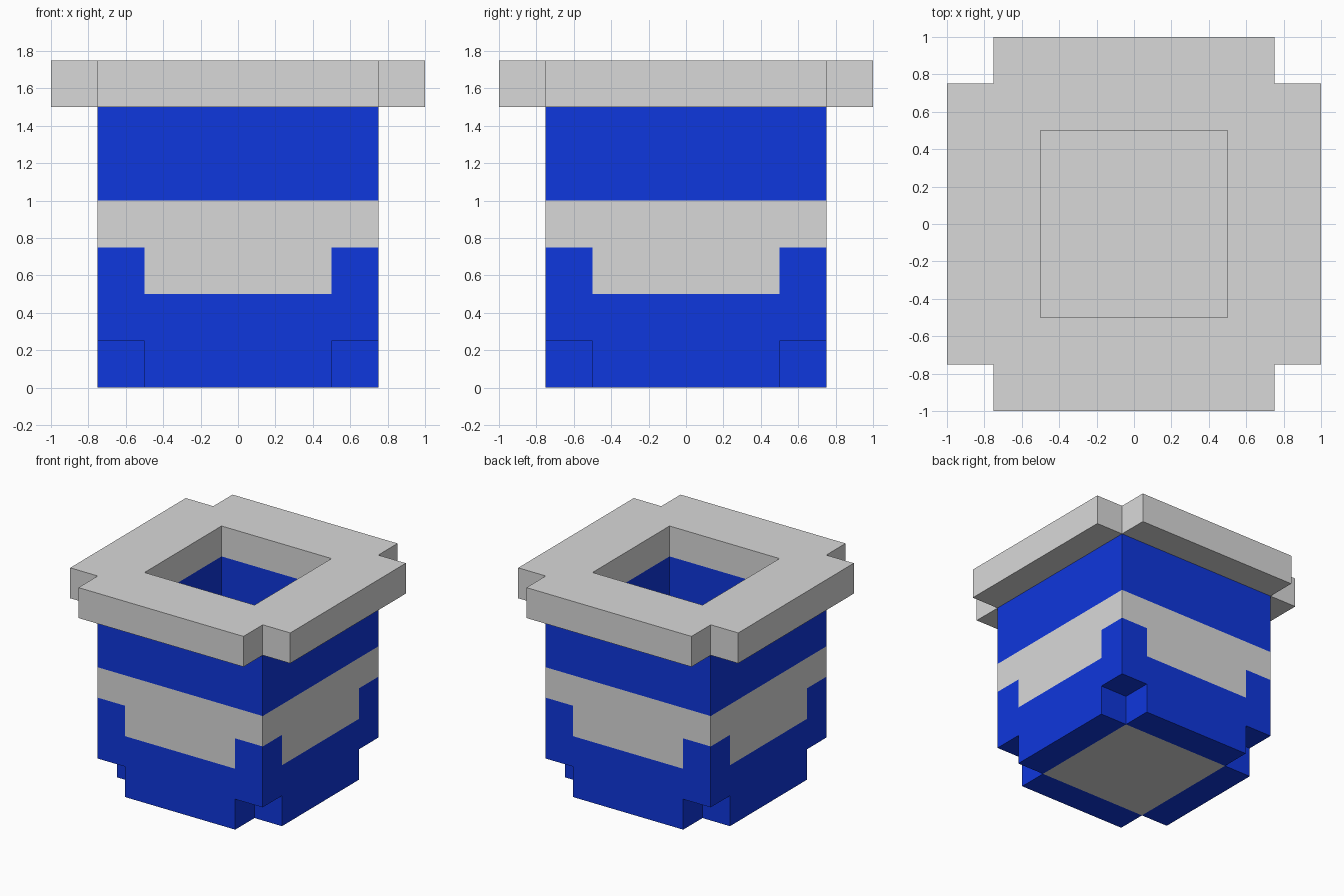
import bpy, bmesh
from mathutils import Vector

if "Cube" in bpy.data.objects:
    bpy.data.objects.remove(bpy.data.objects["Cube"])

U = 0.25  # size of one block


def material(name, rgb):
    m = bpy.data.materials.new(name)
    m.diffuse_color = (*rgb, 1.0)
    m.use_nodes = True
    m.node_tree.nodes["Principled BSDF"].inputs["Base Color"].default_value = m.diffuse_color
    return m


MATS = [material("deep blue", (0.0048, 0.038, 0.723)),
        material("light grey", (0.694, 0.694, 0.694))]
BLUE, GREY = 0, 1


def block(i, j, k):
    """Return (part, colour) of the block at a grid cell, or None if empty."""
    # distance from the middle axis, counted in blocks (0 = innermost)
    a = i if i >= 0 else -i - 1
    b = j if j >= 0 else -j - 1
    near, far = min(a, b), max(a, b)
    if k == 6:  # overhanging rim with notched corners
        return ("rim", GREY) if 2 <= far <= 3 and near < 3 else None
    if not 0 <= k < 6 or far > 2:
        return None
    if far < 2:  # inside: only a floor
        return ("pot_floor", GREY) if k == 0 else None
    corner = near == 2
    if k == 0 and corner:  # notched feet corners
        return None
    if k == 3 or (k == 2 and not corner):  # painted band
        return ("pot_wall", GREY)
    return ("pot_wall", BLUE)


DIRS = [Vector(d) for d in ((1, 0, 0), (-1, 0, 0), (0, 1, 0),
                            (0, -1, 0), (0, 0, 1), (0, 0, -1))]


def build(part):
    bm = bmesh.new()
    for i in range(-4, 4):
        for j in range(-4, 4):
            for k in range(7):
                cell = block(i, j, k)
                if not cell or cell[0] != part:
                    continue
                mid = Vector((i + 0.5, j + 0.5, k + 0.5))
                for d in DIRS:
                    if block(i + int(d.x), j + int(d.y), k + int(d.z)):
                        continue  # hidden between two blocks
                    u = Vector((d.y, d.z, d.x))
                    v = d.cross(u)
                    c = mid + d * 0.5
                    corners = [c + (u * s + v * t) * 0.5
                               for s, t in ((-1, -1), (1, -1), (1, 1), (-1, 1))]
                    f = bm.faces.new([bm.verts.new(p * U) for p in corners])
                    f.material_index = cell[1]
    # join the block faces into clean flat panels
    bmesh.ops.remove_doubles(bm, verts=bm.verts, dist=0.001)
    bmesh.ops.dissolve_limit(bm, angle_limit=0.01, verts=bm.verts,
                             edges=bm.edges, delimit={'MATERIAL'})
    bmesh.ops.triangulate(bm, faces=[f for f in bm.faces if len(f.verts) > 4])
    me = bpy.data.meshes.new(part)
    bm.to_mesh(me)
    bm.free()
    for m in MATS:
        me.materials.append(m)
    bpy.context.collection.objects.link(bpy.data.objects.new(part, me))


for name in ("pot_wall", "pot_floor", "rim"):
    build(name)
